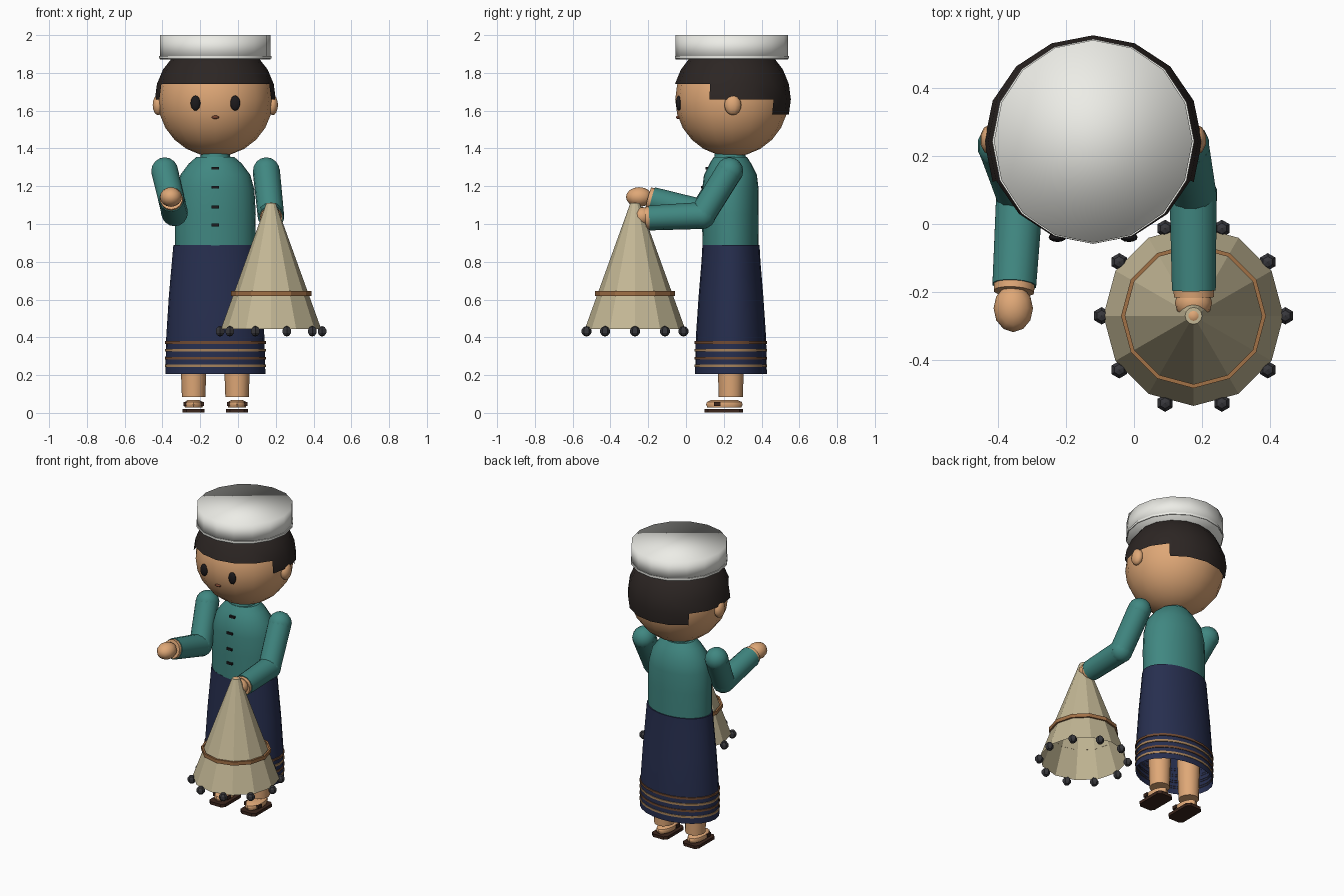
import bpy, bmesh
from math import cos, sin, pi, radians
from mathutils import Vector, Matrix

if "Cube" in bpy.data.objects:
    bpy.data.objects.remove(bpy.data.objects["Cube"])

CX, CY = -0.12, 0.243          # figure axis
NX, NY = 0.175, -0.27          # net axis
mats = {}


def material(name, rgb):
    m = bpy.data.materials.new(name)
    m.diffuse_color = [(c / 255) ** 2.2 for c in rgb] + [1]
    m.use_nodes = True
    m.node_tree.nodes["Principled BSDF"].inputs["Base Color"].default_value = m.diffuse_color
    mats[name] = m


for n, c in dict(skin=(222, 166, 118), hair=(48, 42, 40), teal=(66, 134, 128), navy=(43, 50, 80),
                 white=(236, 236, 230), dark=(34, 32, 34), brown=(112, 76, 54), tan=(166, 130, 92),
                 net=(194, 182, 148), band=(160, 112, 72), lead=(58, 58, 62), mouth=(120, 70, 52),
                 sole=(62, 42, 34)).items():
    material(n, c)


def finish(name, bm, mat, smooth=40):
    bmesh.ops.recalc_face_normals(bm, faces=bm.faces)
    me = bpy.data.meshes.new(name)
    bm.to_mesh(me)
    bm.free()
    ob = bpy.data.objects.new(name, me)
    bpy.context.collection.objects.link(ob)
    me.materials.append(mats[mat])
    if smooth:
        bpy.ops.object.select_all(action='DESELECT')
        ob.select_set(True)
        bpy.context.view_layer.objects.active = ob
        bpy.ops.object.shade_smooth_by_angle(angle=radians(smooth))
    return ob


def ball(name, c, r, mat, u=16, v=12, smooth=60):
    bm = bmesh.new()
    bmesh.ops.create_uvsphere(bm, u_segments=u, v_segments=v, radius=1)
    bmesh.ops.transform(bm, matrix=Matrix.Translation(c) @ Matrix.Diagonal((*r, 1)), verts=bm.verts)
    return finish(name, bm, mat, smooth)


def loft(name, x, y, profile, mat, segs=24, bottom=True, top=True, smooth=40):
    """Stack of elliptical rings (z, rx, ry)."""
    bm = bmesh.new()
    rings = [[bm.verts.new((x + rx * cos(2 * pi * i / segs), y + ry * sin(2 * pi * i / segs), z))
              for i in range(segs)] for z, rx, ry in profile]
    for a, b in zip(rings, rings[1:]):
        for i in range(segs):
            j = (i + 1) % segs
            bm.faces.new((a[i], a[j], b[j], b[i]))
    if bottom:
        bm.faces.new(rings[0])
    if top:
        bm.faces.new(rings[-1])
    return finish(name, bm, mat, smooth)


def ring(name, x, y, z, rx, ry, h, mat, segs=24, smooth=40):
    """Thin closed band round an ellipse."""
    o = h * 0.5
    prof = [(z - o, rx - o, ry - o), (z - o, rx, ry), (z + o, rx, ry), (z + o, rx - o, ry - o)]
    return loft(name, x, y, prof, mat, segs, False, False, smooth)


def limb(name, a, b, ra, rb, mat, segs=14):
    a, b = Vector(a), Vector(b)
    d = b - a
    bm = bmesh.new()
    bmesh.ops.create_cone(bm, cap_ends=True, segments=segs, radius1=ra, radius2=rb, depth=d.length)
    rot = d.to_track_quat('Z', 'Y').to_matrix().to_4x4()
    bmesh.ops.transform(bm, matrix=Matrix.Translation((a + b) / 2) @ rot, verts=bm.verts)
    return finish(name, bm, mat)


def box(name, c, s, mat, bevel=0.0):
    bm = bmesh.new()
    bmesh.ops.create_cube(bm, size=1)
    bmesh.ops.transform(bm, matrix=Matrix.Translation(c) @ Matrix.Diagonal((*s, 1)), verts=bm.verts)
    if bevel:
        up = [e for e in bm.edges if abs(e.verts[0].co.z - e.verts[1].co.z) > 1e-4]
        bmesh.ops.bevel(bm, geom=up, offset=bevel, segments=1, affect='EDGES')
    return finish(name, bm, mat, 0)


# head and face
HZ = 1.66
ball("head", (CX, CY, HZ), (0.305, 0.30, 0.303), "skin")
ball("mouth", (CX, CY - 0.284, 1.565), (0.021, 0.012, 0.009), "mouth", 10, 6)
for s, side in ((-1, "right"), (1, "left")):
    ball(side + "_eye", (CX + s * 0.105, CY - 0.282, 1.64), (0.026, 0.014, 0.04), "dark", 12, 8)
    ball(side + "_ear", (CX + s * 0.303, CY + 0.005, 1.63), (0.03, 0.045, 0.054), "skin", 10, 8)

# hair: sphere cut in steps, high at the brow, middle at the sides, low at the nape
bm = bmesh.new()
bmesh.ops.create_uvsphere(bm, u_segments=16, v_segments=12, radius=1)
cut = []
for f in bm.faces:
    c = f.calc_center_median()
    ang = Vector((abs(c.x), c.y)).angle_signed(Vector((1, 0)))
    limit = 0.25 if ang < radians(-22.5) else (0.0 if ang < radians(45) else -0.25)
    if c.z < limit:
        cut.append(f)
bmesh.ops.delete(bm, geom=cut, context='FACES')
bmesh.ops.transform(bm, matrix=Matrix.Translation((CX, CY, HZ)) @ Matrix.Diagonal((0.32, 0.312, 0.315, 1)),
                    verts=bm.verts)
finish("hair", bm, "hair", 60)

# cap
loft("cap", CX, CY, [(1.87, 0.292, 0.298), (2.0, 0.292, 0.298)], "white", 16, smooth=180)
ring("cap_trim", CX, CY, 1.882, 0.297, 0.301, 0.014, "white", 16)

# shirt
loft("shirt", CX, CY - 0.008, [(0.87, 0.212, 0.148), (1.05, 0.214, 0.15), (1.18, 0.207, 0.15), (1.26, 0.185, 0.14),
                               (1.32, 0.14, 0.11), (1.355, 0.1, 0.088)], "teal")
loft("collar", CX, CY - 0.01, [(1.33, 0.085, 0.088), (1.375, 0.075, 0.08)], "teal", 16)
for i, (z, y) in enumerate(((1.295, 0.112), (1.195, 0.087), (1.09, 0.084), (0.995, 0.084))):
    box("button_%d" % i, (CX, y, z), (0.04, 0.016, 0.014), "dark")

# wrap skirt and hem stripes
SY = CY - 0.005
loft("skirt", CX, SY, [(0.205, 0.265, 0.19), (0.4, 0.26, 0.186), (0.62, 0.246, 0.171), (0.8, 0.23, 0.156),
                       (0.89, 0.222, 0.151)], "navy", bottom=False)
for i, z in enumerate((0.25, 0.29, 0.332, 0.373)):
    ring("hem_stripe_%d" % i, CX, SY, z, 0.267, 0.192, 0.014, "brown" if i % 2 else "tan")

# legs, feet and sandals
for s, side in ((-1, "right"), (1, "left")):
    x = CX + s * 0.115
    loft(side + "_leg", x, 0.237, [(0.085, 0.062, 0.064), (0.35, 0.072, 0.072)], "skin", 12)
    loft(side + "_foot", x, 0.203, [(0.028, 0.046, 0.09), (0.045, 0.052, 0.097), (0.058, 0.048, 0.092),
                                    (0.068, 0.03, 0.07)], "skin", 12)
    box(side + "_sole", (x, 0.2, 0.011), (0.116, 0.205, 0.02), "sole", 0.02)
    box(side + "_strap", (x, 0.165, 0.047), (0.108, 0.035, 0.022), "sole")

# arms: shoulder, elbow, wrist, hand centre, hand radii
arms = {
    "right": ((-0.388, 0.23, 1.28), (-0.336, 0.085, 1.06), (-0.352, -0.18, 1.13),
              (-0.355, -0.248, 1.143), (0.058, 0.07, 0.052)),
    "left": ((0.15, 0.23, 1.28), (0.174, 0.085, 1.045), (0.176, -0.195, 1.032),
             (0.175, -0.232, 1.04), (0.055, 0.05, 0.05)),
}
for side, (sh, el, wr, hand, hr) in arms.items():
    limb(side + "_upper_sleeve", sh, el, 0.072, 0.07, "teal")
    limb(side + "_forearm_sleeve", el, wr, 0.071, 0.066, "teal")
    ball(side + "_shoulder", sh, (0.073,) * 3, "teal", 14, 8)
    ball(side + "_elbow", el, (0.072,) * 3, "teal", 14, 8)
    d = (Vector(wr) - Vector(el)).normalized()
    limb(side + "_wrist", Vector(wr) - d * 0.01, Vector(wr) + d * 0.02, 0.062, 0.06, "skin")
    ball(side + "_hand", hand, hr, "skin", 12, 8)

# casting net with band, tip knot and weights
loft("net", NX, NY, [(0.445, 0.265, 0.265), (1.11, 0.025, 0.025)], "net", 12, bottom=False, smooth=0)
ring("net_band", NX, NY, 0.632, 0.213, 0.213, 0.024, "band", 12, 0)
ball("net_knot", (NX, NY, 1.092), (0.027, 0.027, 0.022), "skin", 10, 6)
for i in range(10):
    a = 2 * pi * i / 10
    ball("net_weight_%d" % i, (NX + 0.27 * cos(a), NY + 0.27 * sin(a), 0.432), (0.027, 0.027, 0.028),
         "lead", 6, 5, 0)
